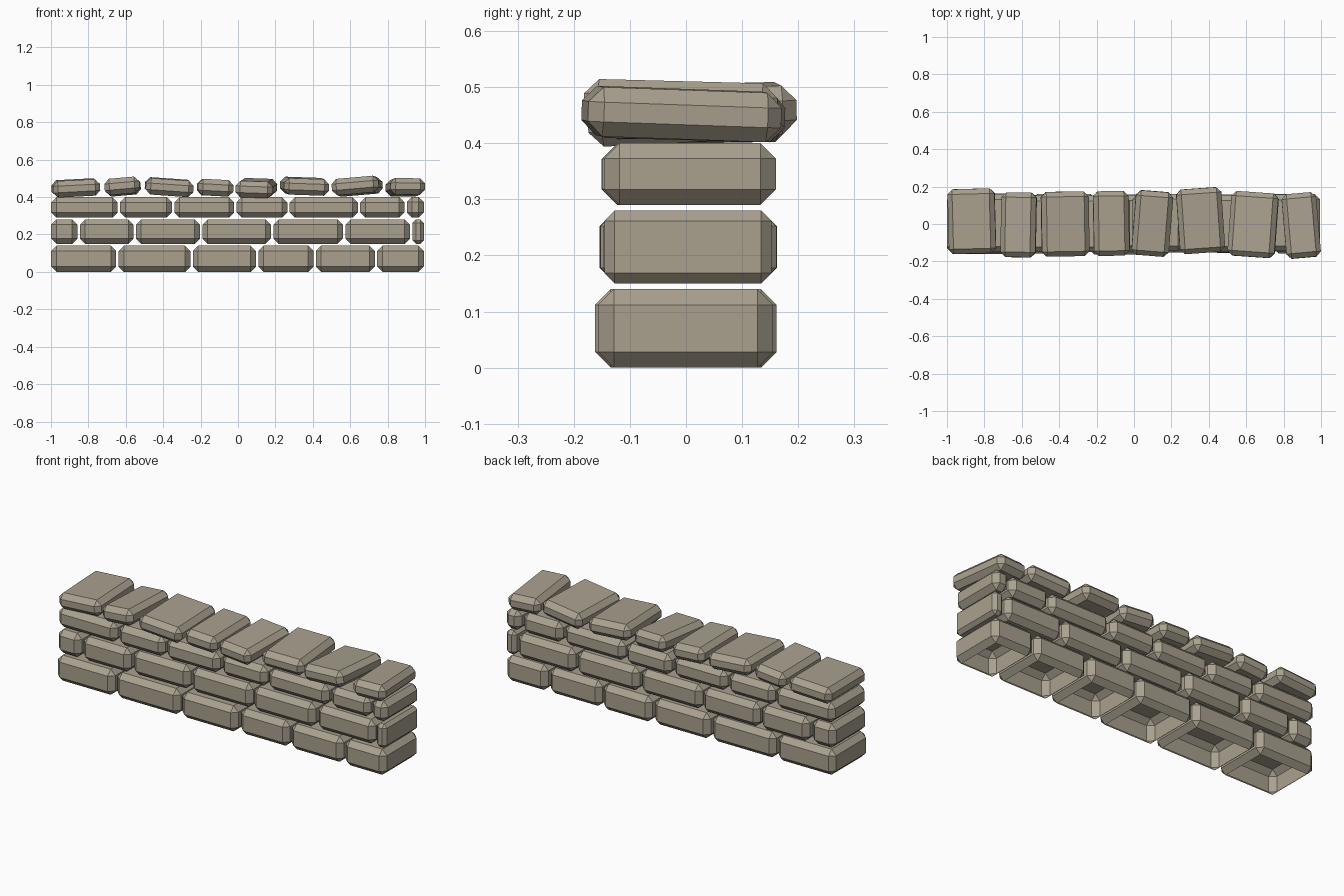
import bpy, bmesh, random
from math import radians
from mathutils import Matrix, Euler, Vector

random.seed(4)
if "Cube" in bpy.data.objects:
    bpy.data.objects.remove(bpy.data.objects["Cube"])

# Single stone colour
stone = bpy.data.materials.new("warm_grey_stone")
stone.use_nodes = True
colour = (0.40, 0.355, 0.275, 1)
stone.diffuse_color = colour
bsdf = stone.node_tree.nodes["Principled BSDF"]
bsdf.inputs["Base Color"].default_value = colour
bsdf.inputs["Roughness"].default_value = 0.9


def add_stone(name, centre, size, chamfer=0.028, tilt=(0, 0, 0), open_base=False):
    """A chamfered block, optionally hollow underneath."""
    bm = bmesh.new()
    bmesh.ops.create_cube(bm, size=1, matrix=Matrix.Diagonal((*size, 1)))
    bmesh.ops.bevel(bm, geom=bm.edges[:], offset=min(chamfer, min(size) * 0.3),
                    segments=1, affect='EDGES')
    if open_base:
        base = [f for f in bm.faces if f.normal.z < -0.99]
        bmesh.ops.delete(bm, geom=base, context='FACES')
    rotation = Euler([radians(a) for a in tilt]).to_matrix().to_4x4()
    bm.transform(Matrix.Translation(Vector(centre)) @ rotation)
    mesh = bpy.data.meshes.new(name)
    bm.to_mesh(mesh)
    bm.free()
    mesh.materials.append(stone)
    obj = bpy.data.objects.new(name, mesh)
    bpy.context.collection.objects.link(obj)


# Straight courses: bottom, top, front, back, then the joints between stones
courses = [
    ("lower", 0.0, 0.14, -0.157, 0.158, [-1.005, -0.645, -0.248, 0.102, 0.41, 0.738, 1.0]),
    ("middle", 0.15, 0.28, -0.15, 0.157, [-1.005, -0.852, -0.552, -0.197, 0.182, 0.567, 0.926, 1.0]),
    ("upper", 0.29, 0.40, -0.15, 0.156, [-1.005, -0.637, -0.347, -0.014, 0.27, 0.647, 0.896, 1.0]),
]
gap = 0.013
for name, bottom, top, front, back, joints in courses:
    for i, (left, right) in enumerate(zip(joints, joints[1:])):
        y0 = front + random.uniform(-0.006, 0.006)
        y1 = back + random.uniform(-0.006, 0.006)
        add_stone(f"{name}_course_stone_{i + 1}",
                  ((left + right) / 2, (y0 + y1) / 2, (bottom + top) / 2),
                  (right - left - gap, y1 - y0, top - bottom),
                  open_base=name == "lower")

# Loose capping stones: x, y, z, width, tilt about x, y and z in degrees
caps = [
    (-0.867, 0.015, 0.449, 0.252, 1, -3, 1.5),
    (-0.617, -0.005, 0.456, 0.188, -1.5, -5, -1),
    (-0.368, 0.000, 0.453, 0.255, 1, 4, 1),
    (-0.122, 0.003, 0.450, 0.190, 0, 3, 1),
    (0.098, 0.003, 0.448, 0.200, 3, 2, -4.5),
    (0.356, 0.018, 0.458, 0.242, 1.5, 2, 4),
    (0.637, -0.003, 0.458, 0.252, -1.5, -5, -4),
    (0.894, -0.008, 0.452, 0.185, -2, 1, 5),
]
for i, (x, y, z, width, *tilt) in enumerate(caps):
    add_stone(f"capping_stone_{i + 1}", (x, y, z), (width, 0.346, 0.088), tilt=tilt)
